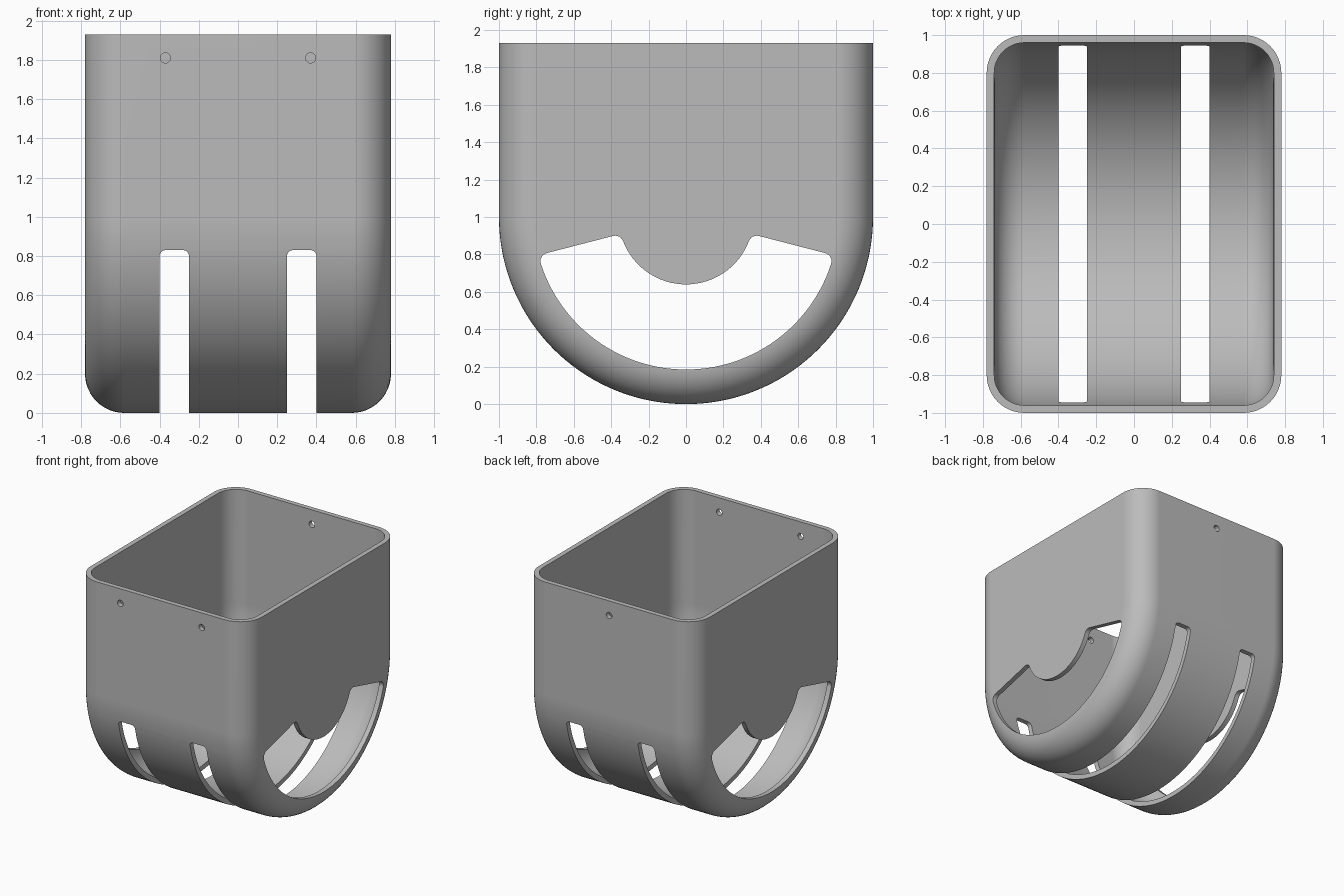
import bpy, bmesh, math

if "Cube" in bpy.data.objects:
    bpy.data.objects.remove(bpy.data.objects["Cube"])

W, R, TOP, FIL, WALL = 0.78, 1.0, 1.93, 0.20, 0.04   # half width, bowl radius, height, edge fillet, wall
CZ = R                                                # height of the bowl's axis

grey = bpy.data.materials.new("grey_plastic")
grey.diffuse_color = (0.5, 0.5, 0.5, 1)
grey.use_nodes = True
grey.node_tree.nodes["Principled BSDF"].inputs["Base Color"].default_value = grey.diffuse_color


def make(name, bm):
    bmesh.ops.recalc_face_normals(bm, faces=bm.faces)
    me = bpy.data.meshes.new(name)
    bm.to_mesh(me)
    bm.free()
    me.materials.append(grey)
    ob = bpy.data.objects.new(name, me)
    bpy.context.collection.objects.link(ob)
    return ob


def loft(name, rings):
    """Closed solid through equal-length rings of points."""
    bm = bmesh.new()
    rs = [[bm.verts.new(p) for p in ring] for ring in rings]
    n = len(rs[0])
    for a, b in zip(rs, rs[1:]):
        for i in range(n):
            bm.faces.new((a[i], a[(i + 1) % n], b[(i + 1) % n], b[i]))
    bm.faces.new(rs[0])
    bm.faces.new(rs[-1])
    return make(name, bm)


def bucket(name, inset, top, segs=72, steps=12):
    """U-shaped solid with rounded side edges, shrunk by inset."""
    f = FIL - inset
    angs = [math.pi / 2 * i / steps for i in range(steps + 1)]
    half = [(W - FIL + f * math.sin(a), R - FIL + f * math.cos(a)) for a in angs]
    sections = [(-x, r) for x, r in reversed(half)] + half
    rings = []
    for x, r in sections:
        arc = [math.pi * i / segs for i in range(segs + 1)]
        rings.append([(x, r, top)] +
                     [(x, r * math.cos(t), CZ - r * math.sin(t)) for t in arc] +
                     [(x, -r, top)])
    return loft(name, rings)


def arc_pts(cy, cz, r, a0, a1, n):
    return [(cy + r * math.cos(a0 + (a1 - a0) * i / n),
             cz + r * math.sin(a0 + (a1 - a0) * i / n)) for i in range(n + 1)]


# Shell body and its hollow
shell = bucket("shell", 0, TOP)
cutters = [bucket("hollow_cutter", WALL, TOP + 0.3)]

# Side windows: ring sector below the axis with rounded corners
ro, ri, f, tilt = 0.815, 0.36, 0.045, math.radians(14.5)
do = tilt + math.asin(f / (ro - f))
di = tilt + math.asin(f / (ri + f))
right = arc_pts(0, CZ, ro, -math.pi / 2, -do, 28)
right += arc_pts((ro - f) * math.cos(do), CZ - (ro - f) * math.sin(do), f,
                 -do, math.pi / 2 - tilt, 6)[1:]
right += arc_pts((ri + f) * math.cos(di), CZ - (ri + f) * math.sin(di), f,
                 math.pi / 2 - tilt, math.pi - di, 6)
right += arc_pts(0, CZ, ri, -di, -math.pi / 2, 16)[1:]
outline = right + [(-y, z) for y, z in reversed(right[1:-1])]
cutters.append(loft("window_cutter", [[(x, y, z) for y, z in outline] for x in (-1, 1)]))

# Two slots around the bowl, rounded at their upper ends
for s in (-1, 1):
    c, hw, zt, q = s * 0.325, 0.075, 0.83, 0.03
    prof = [(c - hw, -0.2), (c + hw, -0.2)]
    prof += arc_pts(c + hw - q, zt - q, q, 0, math.pi / 2, 5)
    prof += arc_pts(c - hw + q, zt - q, q, math.pi / 2, math.pi, 5)
    cutters.append(loft("slot_cutter", [[(x, y, z) for x, z in prof] for y in (-1.2, 1.2)]))

# Screw holes: two in the front wall, one in the back
for hx, y0, y1 in ((-0.37, -1.2, -0.8), (0.37, -1.2, -0.8), (0, 0.8, 1.2)):
    circle = arc_pts(hx, 1.81, 0.026, 0, 2 * math.pi, 20)[:-1]
    cutters.append(loft("hole_cutter", [[(x, y, z) for x, z in circle] for y in (y0, y1)]))

# Cut everything out of the shell
bpy.context.view_layer.objects.active = shell
shell.select_set(True)
for c in cutters:
    c.hide_render = True
    m = shell.modifiers.new("cut", 'BOOLEAN')
    m.operation, m.solver, m.object = 'DIFFERENCE', 'EXACT', c
    bpy.ops.object.modifier_apply(modifier=m.name)
for c in cutters:
    bpy.data.objects.remove(c)

bpy.ops.object.shade_smooth_by_angle(angle=math.radians(30))
wn = shell.modifiers.new("flat_walls", 'WEIGHTED_NORMAL')
wn.keep_sharp = True
